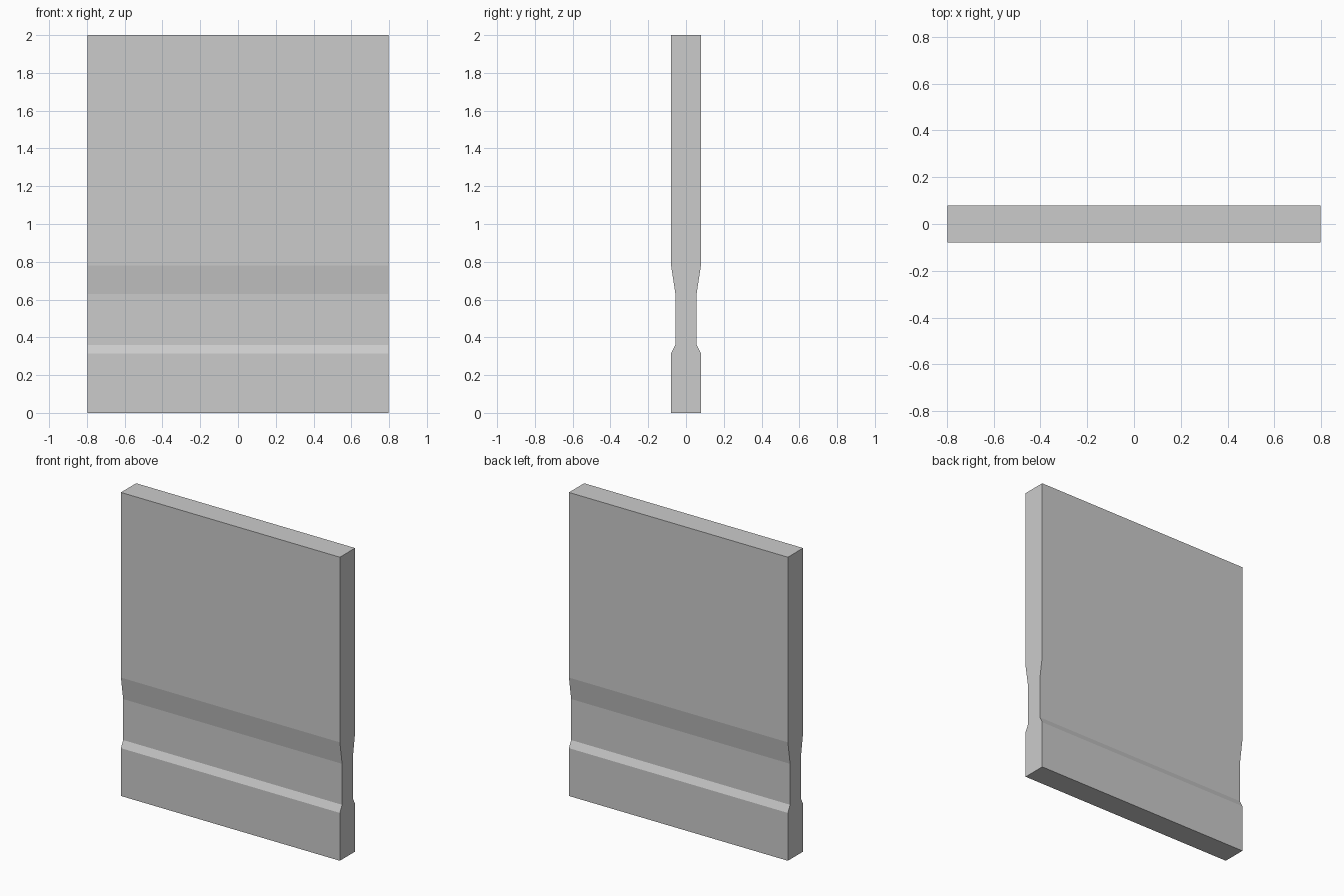
import bpy
import bmesh

cube = bpy.data.objects.get("Cube")
if cube:
    bpy.data.objects.remove(cube, do_unlink=True)

# Plain grey finish
grey = bpy.data.materials.new("plain_grey")
grey.use_nodes = True
colour = (0.6, 0.6, 0.6, 1)
grey.diffuse_color = colour
grey.node_tree.nodes["Principled BSDF"].inputs["Base Color"].default_value = colour

# Half of the side profile: (half thickness, height)
HALF_WIDTH = 0.798
THICK, WAIST = 0.079, 0.056
half = [(THICK, 0), (THICK, 0.315), (WAIST, 0.36),
        (WAIST, 0.63), (THICK, 0.78), (THICK, 2)]
profile = half + [(-y, z) for y, z in reversed(half)]

# Slab with a waisted band, extruded across the width
bm = bmesh.new()
side = bm.faces.new([bm.verts.new((-HALF_WIDTH, y, z)) for y, z in profile])
result = bmesh.ops.extrude_face_region(bm, geom=[side], use_keep_orig=True)
moved = [g for g in result["geom"] if isinstance(g, bmesh.types.BMVert)]
bmesh.ops.translate(bm, vec=(2 * HALF_WIDTH, 0, 0), verts=moved)
bmesh.ops.recalc_face_normals(bm, faces=bm.faces)
mesh = bpy.data.meshes.new("waisted_panel")
bm.to_mesh(mesh)
bm.free()
mesh.materials.append(grey)
panel = bpy.data.objects.new("waisted_panel", mesh)
bpy.context.collection.objects.link(panel)
